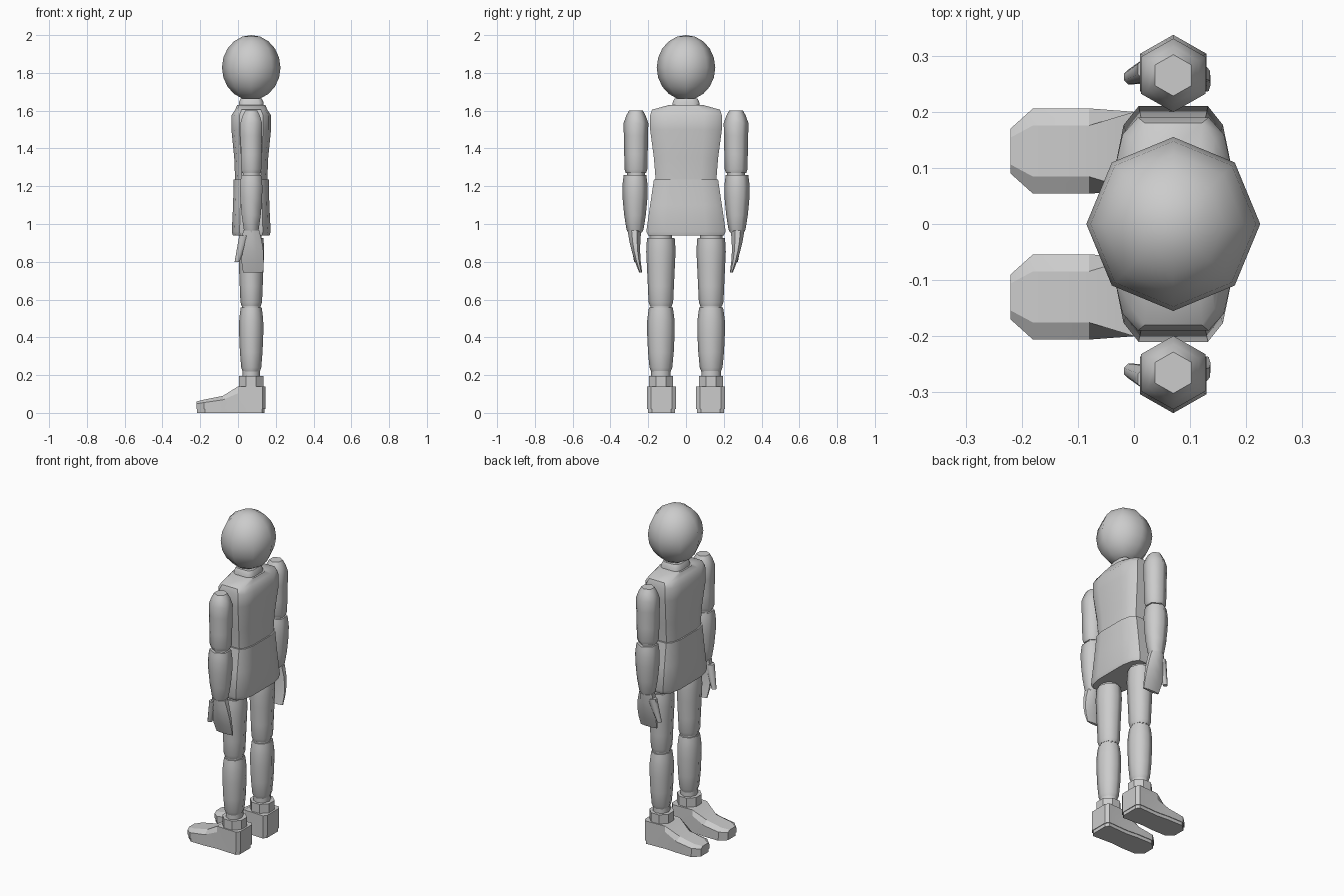
import bpy, bmesh, math

cube = bpy.data.objects.get("Cube")
if cube:
    bpy.data.objects.remove(cube, do_unlink=True)

shade = 0.6
grey = bpy.data.materials.new("plain grey")
grey.use_nodes = True
grey.diffuse_color = (shade, shade, shade, 1)
grey.node_tree.nodes["Principled BSDF"].inputs["Base Color"].default_value = grey.diffuse_color

AXIS = 0.07  # the x position of the upright centre line


def skin(name, rings, angle):
    """Closed surface through a row of point rings."""
    bm = bmesh.new()
    rows = [[bm.verts.new(point) for point in ring] for ring in rings]
    count = len(rows[0])
    for lower, upper in zip(rows, rows[1:]):
        for i in range(count):
            j = (i + 1) % count
            bm.faces.new((lower[i], lower[j], upper[j], upper[i]))
    bm.faces.new(rows[0])
    bm.faces.new(rows[-1])
    bmesh.ops.recalc_face_normals(bm, faces=bm.faces[:])
    mesh = bpy.data.meshes.new(name)
    bm.to_mesh(mesh)
    bm.free()
    obj = bpy.data.objects.new(name, mesh)
    bpy.context.collection.objects.link(obj)
    finish(obj, angle)


def finish(obj, angle):
    obj.data.materials.append(grey)
    bpy.ops.object.select_all(action='DESELECT')
    obj.select_set(True)
    bpy.context.view_layer.objects.active = obj
    bpy.ops.object.shade_smooth_by_angle(angle=math.radians(angle))


def polygon(sides, turn):
    """Regular outline stretched to fill a unit box."""
    angles = [math.tau * i / sides + turn for i in range(sides)]
    wide = max(math.cos(a) for a in angles)
    deep = max(math.sin(a) for a in angles)
    return [(math.cos(a) / wide, math.sin(a) / deep) for a in angles]


def stack(name, outline, levels, angle=62):
    """Levels are (z, centre x, centre y, half x, half y)."""
    skin(name, [[(cx + u * half_x, cy + v * half_y, z) for u, v in outline]
                for z, cx, cy, half_x, half_y in levels], angle)


def body(name, outline, levels):
    """Stack on the centre line; levels are (z, half x, half y)."""
    stack(name, outline, [(z, AXIS, 0, hx, hy) for z, hx, hy in levels], angle=40)


def limb(name, outline, y, top, bottom, upper, lower, bulge=0, cap=0.9):
    """Tapered segment with a rounded top, a swelling middle and a chamfered end."""
    levels = []
    for t, size in ((0, cap), (0.08, (1 + cap) / 2), (0.2, 1), (0.4, 1),
                    (0.7, 1), (0.94, 1), (1, 0.9)):
        half = size * (upper + (lower - upper) * t + bulge * math.sin(math.pi * t))
        levels.append((top + (bottom - top) * t, AXIS, y, half * 0.88, half))
    stack(name, outline, levels)


def joint(name, outline, y, z, half):
    stack(name, outline, [(z + dz, AXIS, y, half * 0.9, half) for dz in (-0.03, 0.03)])


def foot(name, y, side, bottom, top, margin):
    """Shoe slice between two heights; stations are (x, half width, height)."""
    rings = []
    for x, half, height in ((0.145, 0.055, 0.14), (0.13, 0.076, 0.14), (0, 0.07, 0.14),
                            (-0.08, 0.076, 0.09), (-0.18, 0.076, 0.07), (-0.22, 0.04, 0.06)):
        half -= margin
        x -= math.copysign(margin, x)
        crown = half * 0.6 if x < -margin and height < top else half
        z = min(top, height)
        ledge = bottom + (z - bottom) * 0.7
        section = [(-half, bottom), (half, bottom), (half, ledge),
                   (crown, z), (-crown, z), (-half, ledge)]
        rings.append([(x, y + side * across, up) for across, up in section])
    skin(name, rings, angle=30)


HEX = polygon(6, math.pi / 2)
OCT = polygon(8, 0)
BOX = polygon(8, math.pi / 8)
corner = [(1, 0.5), (0.86, 0.84), (0.6, 1)]
half_ring = corner + [(-u, v) for u, v in reversed(corner)]
TORSO = half_ring + [(-u, -v) for u, v in half_ring]

# Head and neck
bpy.ops.mesh.primitive_uv_sphere_add(segments=8, ring_count=10, radius=0.155,
                                     location=(AXIS, 0, 1.828))
head = bpy.context.object
head.name = "head"
for vertex in head.data.vertices:
    vertex.co.z *= 1.11
finish(head, angle=62)
body("neck", TORSO, [(1.6, 0.065, 0.075), (1.645, 0.065, 0.07), (1.665, 0.055, 0.06)])

# Jacket
body("chest", TORSO, [(1.225, 0.085, 0.16), (1.35, 0.09, 0.17), (1.5, 0.105, 0.19),
                      (1.575, 0.105, 0.19), (1.605, 0.085, 0.18), (1.63, 0.075, 0.09)])
body("jacket_skirt", TORSO, [(1.235, 0.093, 0.17), (1.1, 0.096, 0.19),
                             (0.96, 0.103, 0.21), (0.938, 0.097, 0.2)])

for label, side in (("left_", -1), ("right_", 1)):
    # Arms
    arm = side * 0.265
    limb(label + "upper_arm", HEX, arm, 1.6, 1.27, 0.067, 0.06, cap=0.55)
    joint(label + "elbow", HEX, arm, 1.26, 0.048)
    limb(label + "forearm", HEX, side * 0.27, 1.26, 0.955, 0.066, 0.042, bulge=0.01)

    # Hands curl inward toward the fingertips
    palm, thumb = [], []
    for step in range(5):
        t = step / 4
        palm.append((0.965 - 0.222 * t, AXIS + 0.01 * t, side * (0.273 - 0.033 * t * t),
                     0.043 + 0.01 * t + 0.012 * math.sin(math.pi * t), 0.036 - 0.028 * t))
        thumb.append((0.94 - 0.14 * t, 0.035 - 0.04 * t, side * (0.276 - 0.014 * t),
                      0.028 - 0.015 * t, 0.023 - 0.01 * t))
    stack(label + "hand", BOX, palm, angle=50)
    stack(label + "thumb", BOX, thumb, angle=50)

    # Legs
    leg = side * 0.133
    joint(label + "hip", OCT, leg, 0.92, 0.06)
    limb(label + "thigh", OCT, leg, 0.925, 0.565, 0.081, 0.064)
    joint(label + "knee", OCT, leg, 0.555, 0.055)
    limb(label + "shin", OCT, leg, 0.557, 0.22, 0.07, 0.058, bulge=0.008)

    # Ankles and shoes
    joint(label + "ankle", OCT, leg, 0.2, 0.052)
    stack(label + "cuff", BOX, [(z, AXIS, leg, 0.064, 0.064) for z in (0.13, 0.195)], angle=30)
    foot(label + "shoe", leg - side * 0.003, side, 0.02, 1, 0)
    foot(label + "sole", leg - side * 0.003, side, 0, 0.022, 0.004)
